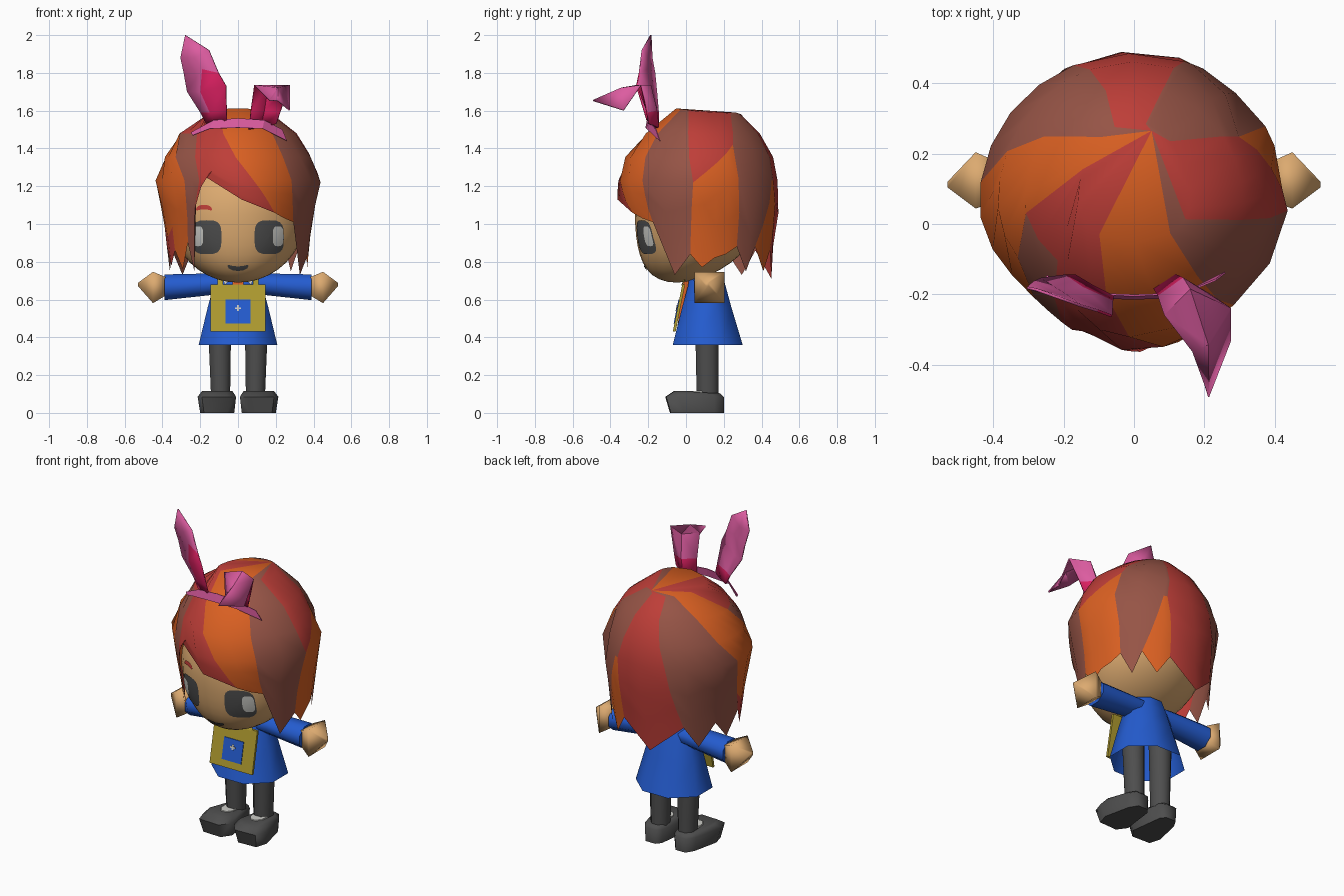
import bpy, bmesh, math
from mathutils import Vector

if "Cube" in bpy.data.objects:
    bpy.data.objects.remove(bpy.data.objects["Cube"])


def material(name, r, g, b):
    m = bpy.data.materials.new(name)
    m.diffuse_color = [(c / 255 / 12.92 if c < 11 else ((c / 255 + .055) / 1.055) ** 2.4) for c in (r, g, b)] + [1]
    m.use_nodes = True
    m.node_tree.nodes["Principled BSDF"].inputs["Base Color"].default_value = m.diffuse_color
    return m


SKIN = material("skin", 220, 170, 112)
ORANGE = material("hair_orange", 218, 96, 34)
RED = material("hair_red", 190, 62, 56)
BROWN = material("hair_brown", 150, 84, 70)
PINK = material("pink", 220, 92, 160)
CRIMSON = material("crimson", 220, 32, 98)
BLUE = material("blue", 36, 92, 208)
OLIVE = material("olive_yellow", 176, 156, 48)
DARK = material("dark_grey", 78, 78, 78)
LIGHT = material("light_grey", 205, 205, 200)


def make(name, verts, faces, mats, idx=None, smooth=None):
    me = bpy.data.meshes.new(name)
    me.from_pydata([tuple(v) for v in verts], [], faces)
    for m in mats:
        me.materials.append(m)
    if idx:
        for p, i in zip(me.polygons, idx):
            p.material_index = i
    me.update()
    ob = bpy.data.objects.new(name, me)
    bpy.context.collection.objects.link(ob)
    if smooth:
        bpy.ops.object.select_all(action='DESELECT')
        ob.select_set(True)
        bpy.context.view_layer.objects.active = ob
        bpy.ops.object.shade_smooth_by_angle(angle=math.radians(smooth))
    return ob


def loft(name, rings, mat, caps=(True, True), smooth=None):
    n = len(rings[0])
    verts = [p for r in rings for p in r]
    faces = [(k * n + i, k * n + (i + 1) % n, (k + 1) * n + (i + 1) % n, (k + 1) * n + i)
             for k in range(len(rings) - 1) for i in range(n)]
    if caps[0]:
        faces.append(tuple(range(n))[::-1])
    if caps[1]:
        faces.append(tuple(range(len(verts) - n, len(verts))))
    ob = make(name, verts, faces, [mat], smooth=smooth)
    bm = bmesh.new()
    bm.from_mesh(ob.data)
    bmesh.ops.recalc_face_normals(bm, faces=bm.faces)
    bm.to_mesh(ob.data)
    bm.free()
    return ob


def ring(cx, cy, z, a, b, n=8):
    t = [2 * math.pi * (i + .5) / n for i in range(n)]
    k = 1 / math.cos(math.pi / n)
    return [(cx + a * k * math.cos(u), cy + b * k * math.sin(u), z) for u in t]


# head: ellipsoid whose chin is pushed forward
HC, HR = Vector((0, .06, 1.05)), (.36, .33, .36)


def chin(z):
    return -.11 * (max(HC.z - z, 0) / HR[2]) ** 2


bm = bmesh.new()
bmesh.ops.create_uvsphere(bm, u_segments=32, v_segments=20, radius=1)
for v in bm.verts:
    v.co = HC + Vector([v.co[i] * HR[i] for i in range(3)])
    v.co.y += chin(v.co.z)
me = bpy.data.meshes.new("head")
bm.to_mesh(me)
bm.free()
me.materials.append(SKIN)
me.shade_smooth()
bpy.context.collection.objects.link(bpy.data.objects.new("head", me))


# painted face details as thin curved plates
def decal(name, cx, cz, w, h, off, mat, bend=0):
    verts, faces, n, rows = [], [], 20, 4
    for r in range(rows + 1):
        for i in range(n):
            u = 2 * math.pi * i / n
            c, s = math.cos(u), math.sin(u)
            x = cx + w * r / rows * math.copysign(abs(c) ** .6, c)
            z = cz + h * r / rows * math.copysign(abs(s) ** .6, s) + bend * ((x - cx) / w) ** 2
            q = 1 - (x / HR[0]) ** 2 - ((z - HC.z) / HR[2]) ** 2
            verts.append((x, HC.y + chin(z) - HR[1] * math.sqrt(max(q, 0)) - off, z))
    for r in range(rows):
        for i in range(n):
            j = (i + 1) % n
            faces.append((r * n + i, r * n + n + i, r * n + n + j, r * n + j))
    make(name, verts, faces, [mat], smooth=60)


for s, side in ((-1, "left"), (1, "right")):
    decal("eye_" + side, s * .165, .93, .078, .09, .004, DARK)
    decal("eye_shine_" + side, s * .212, .935, .028, .053, .008, LIGHT)
decal("mouth", 0, .763, .055, .012, .005, DARK, .014)
decal("eyebrow", -.18, 1.09, .042, .012, .004, RED, -.012)

# hair: height, half width, front depth, back depth
PROFILE = [(1.62, .16, .11, .22), (1.58, .16, .12, .23), (1.48, .31, .28, .33), (1.36, .385, .38, .40),
           (1.23, .44, .42, .425), (1.10, .41, .425, .435), (1.0, .39, .40, .425), (.85, .375, .36, .40), (.70, .36, .32, .40)]


def hair_point(deg, z):
    t = math.radians(deg)
    for p, q in zip(PROFILE, PROFILE[1:]):
        if q[0] <= z <= p[0]:
            f = (p[0] - z) / (p[0] - q[0])
            a, bf, bb = [p[i] + f * (q[i] - p[i]) for i in (1, 2, 3)]
            break
    c, s = math.cos(t), math.sin(t)
    k = 1 - (.055 if s > 0 else .09) * math.sin(2 * t) ** 2 if c > 0 and z < 1.5 else 1
    return (k * a * s, .06 - k * (bf if c > 0 else bb) * c, z)


# strands: upper colour, lower colour, change row, seam angles downwards, seam end height, tip height
O, R, B = 0, 1, 2
STRANDS = [(R, B, 2, (-115, -84, -45, -50), .90, .75),
           (R, R, 0, (-105, -50, -30, -38), 1.08, 1.17),
           (R, R, 0, (-75, -36, -20, -25), 1.25, 1.13),
           (O, O, 0, (-38, -15, 11, 30), 1.06, 1.03),
           (B, B, 0, (40, 38, 43, 52), 1.01, .73),
           (R, O, 4, (66, 80, 87, 84), .84, .77),
           (R, O, 4, (100, 100, 104, 103), .82, .84),
           (B, B, 0, (140, 125, 121, 121), .88, .75),
           (B, O, 4, (165, 163, 158, 139), .88, .75),
           (R, R, 0, (168, 165, 161, 163), .86, .71),
           (B, B, 0, (200, 195, 203, 220), .86, .73),
           (B, B, 0, (208, 213, 233, 248), .86, .75),
           (O, R, 6, (215, 235, 262, 274), .88, .78),
           (O, O, 0, (230, 255, 289, 292), .86, .76)]
cols, looks = [], []
for k, (up, low, row, seam, zs, zt) in enumerate(STRANDS):
    nxt = STRANDS[(k + 1) % len(STRANDS)][3]
    turn = 360 if k == len(STRANDS) - 1 else 0
    for f, zb in ((0, zs), (.5, zt)):
        t = [a + f * (b + turn - a) for a, b in zip(seam, nxt)]
        ze = max(1.23, zb + .03)
        # slanted colour break on the right side
        if 86 <= t[2] <= 122:
            ze = 1.22 + .2 * (t[2] - 87) / 34
        elif 122 < t[2] < 158:
            ze = 1.42 - .19 * (t[2] - 121) / 37
        degs = [t[0], t[1], (t[1] + t[2]) / 2] + [t[2] + (t[3] - t[2]) * j / 3 for j in range(4)]
        hs = [1.597 + .015 * math.cos(math.radians(t[0])), 1.48, (1.48 + ze) / 2] + [ze + (zb - ze) * j / 3 for j in range(4)]
        cols.append([hair_point(d, z) for d, z in zip(degs, hs)])
        looks.append((up, low, row))
verts, faces, idx = [(.05, .265, 1.59)], [], []
for c in cols:
    verts += c
n = len(cols)
for i in range(n):
    a, b = 1 + i * 7, 1 + (i + 1) % n * 7
    up, low, row = looks[i]
    faces.append((0, a, b))
    idx.append(up)
    for r in range(6):
        faces.append((a + r, a + r + 1, b + r + 1, b + r))
        idx.append(up if r + 1 < row else low)
make("hair", verts, faces, [ORANGE, RED, BROWN], idx, smooth=50)


# rabbit ears: rows of left, centre, right points and a tip; base row and chosen faces are crimson
def ear(name, rows, tip, inner):
    verts = [p for r in rows for p in r] + [tip]
    faces = []
    m = (len(rows) - 1) * 3
    for k in range(len(rows) - 1):
        for i in range(2):
            a = k * 3 + i
            faces.append((a, a + 1, a + 4, a + 3))
    faces += [(m, m + 1, m + 3), (m + 1, m + 2, m + 3)]
    ob = make(name, verts, faces, [CRIMSON, PINK, PINK, CRIMSON],
              [3 if i < 2 else 0 if i in inner else 1 for i in range(len(faces))], smooth=35)
    mod = ob.modifiers.new("thickness", 'SOLIDIFY')
    mod.thickness, mod.offset, mod.material_offset = .008, -1, 1


ear("upright_ear", [[(-.17, -.15, 1.53), (-.12, -.18, 1.53), (-.06, -.21, 1.55)],
                    [(-.20, -.15, 1.59), (-.15, -.185, 1.59), (-.062, -.225, 1.60)],
                    [(-.27, -.16, 1.70), (-.20, -.195, 1.70), (-.065, -.265, 1.73)],
                    [(-.288, -.17, 1.80), (-.19, -.21, 1.82), (-.105, -.25, 1.80)],
                    [(-.305, -.185, 1.88), (-.23, -.205, 1.88), (-.155, -.235, 1.92)]], (-.28, -.19, 2.0), (3, 5))
ear("folded_ear", [[(.06, -.19, 1.50), (.12, -.15, 1.51), (.2, -.2, 1.53)],
                   [(.072, -.21, 1.60), (.14, -.16, 1.60), (.22, -.21, 1.59)],
                   [(.09, -.26, 1.73), (.16, -.19, 1.73), (.27, -.24, 1.73)],
                   [(.17, -.36, 1.65), (.21, -.34, 1.715), (.27, -.33, 1.60)]], (.21, -.49, 1.65), (2, 3))

# headband: upright strip sunk into the hair
top = [(-.25, -.15, 1.485), (-.13, -.2, 1.55), (0, -.205, 1.56), (.14, -.2, 1.55), (.235, -.16, 1.50)]
low = [(-.24, -.155, 1.47), (-.15, -.21, 1.505), (0, -.215, 1.51), (.13, -.21, 1.505), (.26, -.14, 1.44)]
band = make("headband", top + low, [(i, i + 5, i + 6, i + 1) for i in range(4)], [PINK])
band.modifiers.new("thickness", 'SOLIDIFY').thickness = .005

# dress, neck, collar and scarf
loft("dress", [ring(0, .115, .36, .208, .185), ring(0, .11, .56, .16, .13), ring(0, .11, .67, .13, .1),
               ring(0, .105, .74, .10, .085)], BLUE, (False, True), 60)
loft("neck", [ring(0, .1, .68, .06, .06), ring(0, .1, .78, .06, .06)], SKIN)
for s, side in ((-1, "left"), (1, "right")):
    make("collar_" + side, [(s * .02, .005, .735), (s * .09, .01, .74), (s * .07, -.012, .675)],
         [(0, 1, 2) if s < 0 else (0, 2, 1)], [LIGHT])
    make("bag_strap_" + side, [(s * .08, .0, .74), (s * .105, .01, .74), (s * .11, -.02, .675), (s * .08, -.025, .675)],
         [(0, 1, 2, 3)], [OLIVE])
loft("scarf", [[(-.03, -.045, .46), (.03, -.045, .46), (.03, -.02, .46), (-.03, -.02, .46)],
               [(-.03, -.01, .72), (.03, -.01, .72), (.03, .03, .73), (-.03, .03, .73)]], ORANGE)


# bag with pocket and cross, all on one leaning plane
def panel(name, x, z0, z1, d, mat):
    def y(z):
        return -.02 - (.68 - z) * .2
    loft(name, [[(-x, y(z) - d, z), (x, y(z) - d, z), (x, y(z) + .015, z), (-x, y(z) + .015, z)] for z in (z0, z1)], mat)


panel("bag", .145, .43, .68, 0, OLIVE)
panel("bag_pocket", .066, .473, .60, .004, BLUE)
panel("pocket_cross_bar", .017, .55, .559, .007, LIGHT)
panel("pocket_cross_post", .006, .54, .57, .007, LIGHT)


# mirrored limbs
def xring(x, cy, cz, ry, rz, n=8):
    t = [2 * math.pi * (i + .5) / n for i in range(n)]
    k = 1 / math.cos(math.pi / n)
    return [(x, cy + k * ry * math.cos(u), cz + k * rz * math.sin(u)) for u in t]


for s, side in ((-1, "left"), (1, "right")):
    loft("sleeve_" + side, [xring(s * .06, .11, .685, .07, .05), xring(s * .16, .115, .68, .07, .058),
                            xring(s * .39, .12, .665, .078, .068)], BLUE, smooth=60)
    loft("hand_" + side, [xring(s * .385, .12, .67, .055, .05, 4), xring(s * .45, .124, .664, .08, .083, 4),
                          xring(s * .53, .112, .68, .008, .008, 4)], SKIN, smooth=100)
    loft("leg_" + side, [ring(s * .092, .115, .07, .05, .058), ring(s * .098, .11, .5, .062, .062)], DARK, smooth=50)
    outline = [(.045, .17), (.07, .2), (.135, .2), (.165, .15), (.2, -.01), (.18, -.08), (.06, -.085), (.02, -.03)]
    loft("shoe_" + side, [[(s * x, y, 0) for x, y in outline],
                          [(s * (.112 + (x - .11) * 1.13), y - (.025 if y < 0 else 0), .085) for x, y in outline],
                          [(s * (.11 + (x - .11) * .9), .05 + (y - .05) * .85, .115 if y < 0 else .105) for x, y in outline]],
         DARK, smooth=60)
    loft("sock_" + side, [ring(s * .1, .06, .106, .042, .06), ring(s * .1, .06, .117, .04, .055)], LIGHT)
